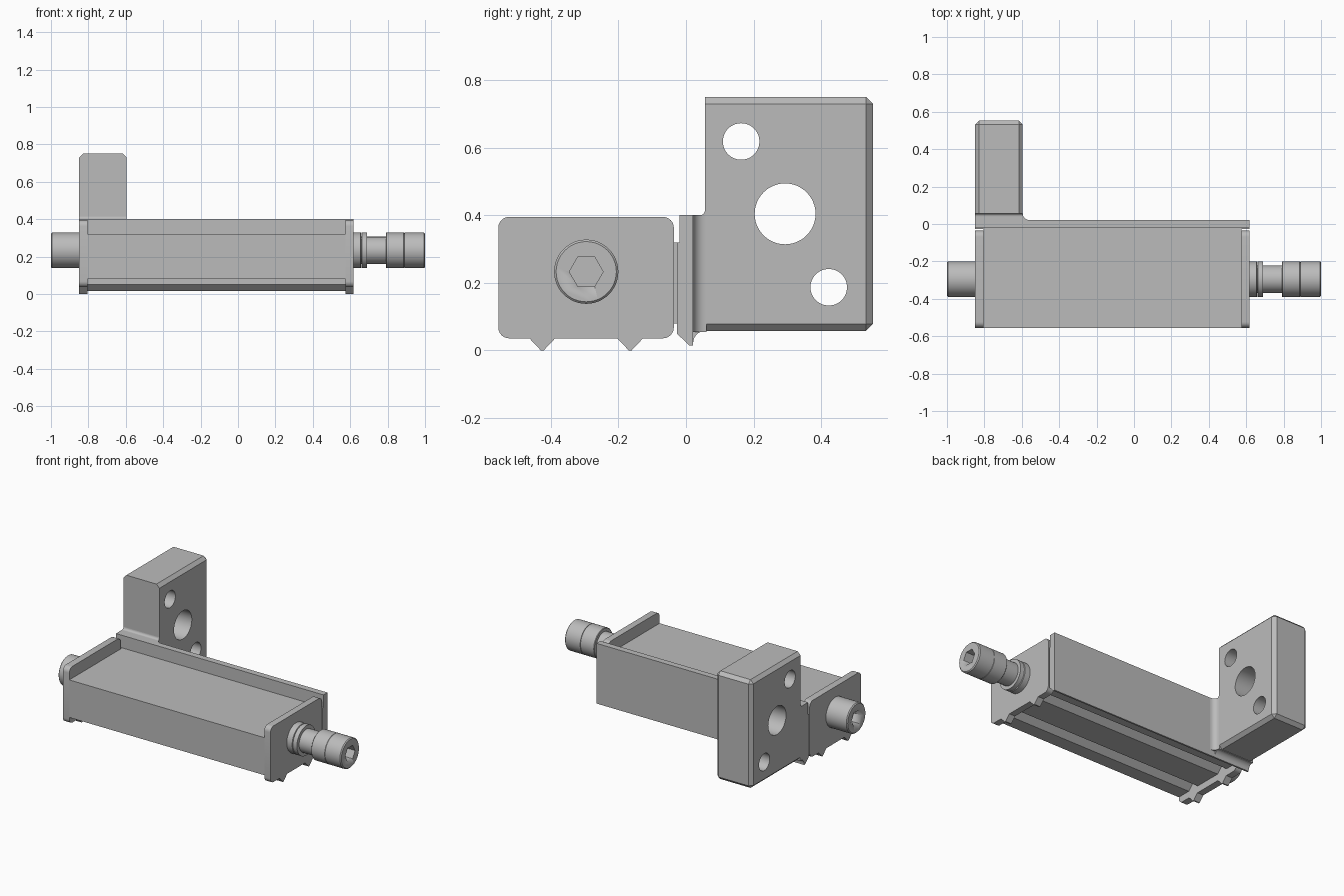
import bpy, bmesh, math
from mathutils import Vector, Matrix

cube = bpy.data.objects.get("Cube")
if cube:
    bpy.data.objects.remove(cube, do_unlink=True)

steel = bpy.data.materials.new("plain grey steel")
steel.use_nodes = True
GREY = (0.5, 0.5, 0.5, 1)
steel.diffuse_color = GREY
steel.node_tree.nodes["Principled BSDF"].inputs["Base Color"].default_value = GREY


def finish(bm, name, smooth=False):
    bmesh.ops.recalc_face_normals(bm, faces=bm.faces)
    mesh = bpy.data.meshes.new(name)
    bm.to_mesh(mesh)
    bm.free()
    mesh.materials.append(steel)
    obj = bpy.data.objects.new(name, mesh)
    bpy.context.collection.objects.link(obj)
    if smooth:
        bpy.ops.object.select_all(action='DESELECT')
        obj.select_set(True)
        bpy.context.view_layer.objects.active = obj
        bpy.ops.object.shade_smooth_by_angle(angle=math.radians(35))
    return obj


def extrude(name, points, axis, start, end, smooth=False):
    """Extrude a 2D outline: axis 'X' takes (y, z), axis 'Z' takes (x, y)."""
    bm = bmesh.new()
    place = (lambda a, b: (start, a, b)) if axis == 'X' else (lambda a, b: (a, b, start))
    face = bm.faces.new([bm.verts.new(place(a, b)) for a, b in points])
    out = bmesh.ops.extrude_face_region(bm, geom=[face])
    step = Vector((end - start, 0, 0)) if axis == 'X' else Vector((0, 0, end - start))
    bmesh.ops.translate(bm, vec=step, verts=[v for v in out["geom"] if isinstance(v, bmesh.types.BMVert)])
    return finish(bm, name, smooth)


def arc(cy, cz, r, a0, a1, n=6):
    angles = [math.radians(a0 + (a1 - a0) * i / n) for i in range(n + 1)]
    return [(cy + r * math.cos(a), cz + r * math.sin(a)) for a in angles]


def cut(target, cutter):
    cutter.hide_render = True
    cutter.hide_set(True)
    mod = target.modifiers.new("cut", 'BOOLEAN')
    mod.operation = 'DIFFERENCE'
    mod.solver = 'EXACT'
    mod.object = cutter
    bpy.context.view_layer.update()
    result = bpy.data.meshes.new_from_object(target.evaluated_get(bpy.context.evaluated_depsgraph_get()))
    target.modifiers.clear()
    target.data = result
    bpy.data.objects.remove(cutter, do_unlink=True)


def turned(name, profile, y, z, n=48):
    """Solid of revolution about an x-parallel axis from (x, radius) pairs."""
    bm = bmesh.new()
    rings = [[bm.verts.new((x, y + r * math.cos(math.tau * i / n), z + r * math.sin(math.tau * i / n)))
              for i in range(n)] for x, r in profile]
    for a, b in zip(rings, rings[1:]):
        for i in range(n):
            bm.faces.new((a[i], a[(i + 1) % n], b[(i + 1) % n], b[i]))
    bm.faces.new(rings[0])
    bm.faces.new(rings[-1])
    return finish(bm, name, True)


LEFT, RIGHT = -0.85, 0.618
INNER_L, INNER_R = -0.805, 0.575
BLOCK_R = -0.595

# Clamp body with two V grooves along its underside
TEETH = (-0.425, -0.165)
body = [(-0.555, 0.32), (-0.555, 0.08)]
for t in TEETH:
    body += [(t - 0.04, 0.08), (t, 0.12), (t + 0.04, 0.08)]
body += [(-0.026, 0.08), (-0.026, 0.32)]
extrude("clamp_body", body, 'X', INNER_L, INNER_R)

# End plates with rounded corners and two pointed teeth
Y0, Y1, Z0, Z1, R = -0.555, -0.036, 0.036, 0.395, 0.032
plate = arc(Y0 + R, Z1 - R, R, 90, 180) + arc(Y0 + R, Z0 + R, R, 180, 270)
for t in TEETH:
    plate += [(t - 0.038, Z0), (t - 0.004, 0), (t + 0.004, 0), (t + 0.038, Z0)]
plate += arc(Y1 - R, Z0 + R, R, 270, 360) + arc(Y1 - R, Z1 - R, R, 0, 90)
extrude("left_end_plate", plate, 'X', LEFT, INNER_L, True)
extrude("right_end_plate", plate, 'X', INNER_R, RIGHT, True)

# Back plate with a bevelled lower lip
back = [(-0.019, 0.4), (0.021, 0.4), (0.021, 0.015), (0.01, 0.015),
        (-0.027, 0.05), (-0.027, 0.32), (-0.019, 0.32)]
extrude("back_plate", back, 'X', LEFT, RIGHT)

# Neck joining the back plate to the mounting block, with hollow fillets
F = 0.036
neck = [(LEFT, 0.019), (LEFT, 0.06), (BLOCK_R, 0.06)] + arc(BLOCK_R + F, 0.021 + F, F, 180, 270) \
    + [(BLOCK_R + F, 0.019)]
extrude("neck", neck, 'Z', 0.055, 0.4, True)
extrude("lower_fillet", [(0.019, 0.06), (0.019, 0.022)] + arc(0.057, 0.022, F, 180, 90)
        + [(0.06, 0.06)], 'X', LEFT, BLOCK_R, True)
extrude("upper_fillet", [(0.057, 0.39), (0.057, 0.415)] + arc(0.041, 0.415, 0.015, 0, -90)
        + [(0.041, 0.39)], 'X', LEFT, BLOCK_R, True)

# Mounting block: every edge chamfered except those of its front face
bm = bmesh.new()
low, high = Vector((LEFT, 0.056, 0.058)), Vector((BLOCK_R, 0.553, 0.75))
bmesh.ops.create_cube(bm, size=1, matrix=Matrix.Translation((low + high) / 2)
                      @ Matrix.Diagonal((high - low).to_4d()))
edges = [e for e in bm.edges if max(v.co.y for v in e.verts) > 0.3]
bmesh.ops.bevel(bm, geom=edges, offset=0.021, segments=1, affect='EDGES')
block = finish(bm, "mounting_block")
for y, z, r in ((0.163, 0.618, 0.054), (0.293, 0.404, 0.09), (0.422, 0.187, 0.054)):
    cut(block, turned("hole_cutter", [(LEFT - 0.1, r), (BLOCK_R + 0.1, r)], y, z))
bpy.ops.object.select_all(action='DESELECT')
block.select_set(True)
bpy.context.view_layer.objects.active = block
bpy.ops.object.shade_smooth_by_angle(angle=math.radians(30))

# Clamping bolts with hexagon sockets, spacer and washers
AY, AZ, HEAD, C = -0.295, 0.233, 0.095, 0.006
left_bolt = turned("left_bolt_head", [(-1, HEAD - C), (-1 + C, HEAD), (LEFT + 0.01, HEAD)], AY, AZ)
right_bolt = turned("right_bolt_head", [(0.889, HEAD), (1 - C, HEAD), (1, HEAD - C)], AY, AZ)
for bolt, x in ((left_bolt, -1), (right_bolt, 1)):
    cut(bolt, turned("socket_cutter", [(x - 0.07, 0.05), (x + 0.07, 0.05)], AY, AZ, 6))
turned("bolt_collar", [(0.79, HEAD - 0.003), (0.793, HEAD), (0.886, HEAD), (0.889, HEAD - 0.003)], AY, AZ)
turned("bolt_shaft", [(0.61, 0.073), (0.8, 0.073)], AY, AZ)
turned("inner_washer", [(0.612, HEAD), (0.656, HEAD), (0.658, HEAD - 0.003)], AY, AZ)
turned("outer_washer", [(0.66, HEAD - 0.003), (0.662, HEAD), (0.69, HEAD)], AY, AZ)
